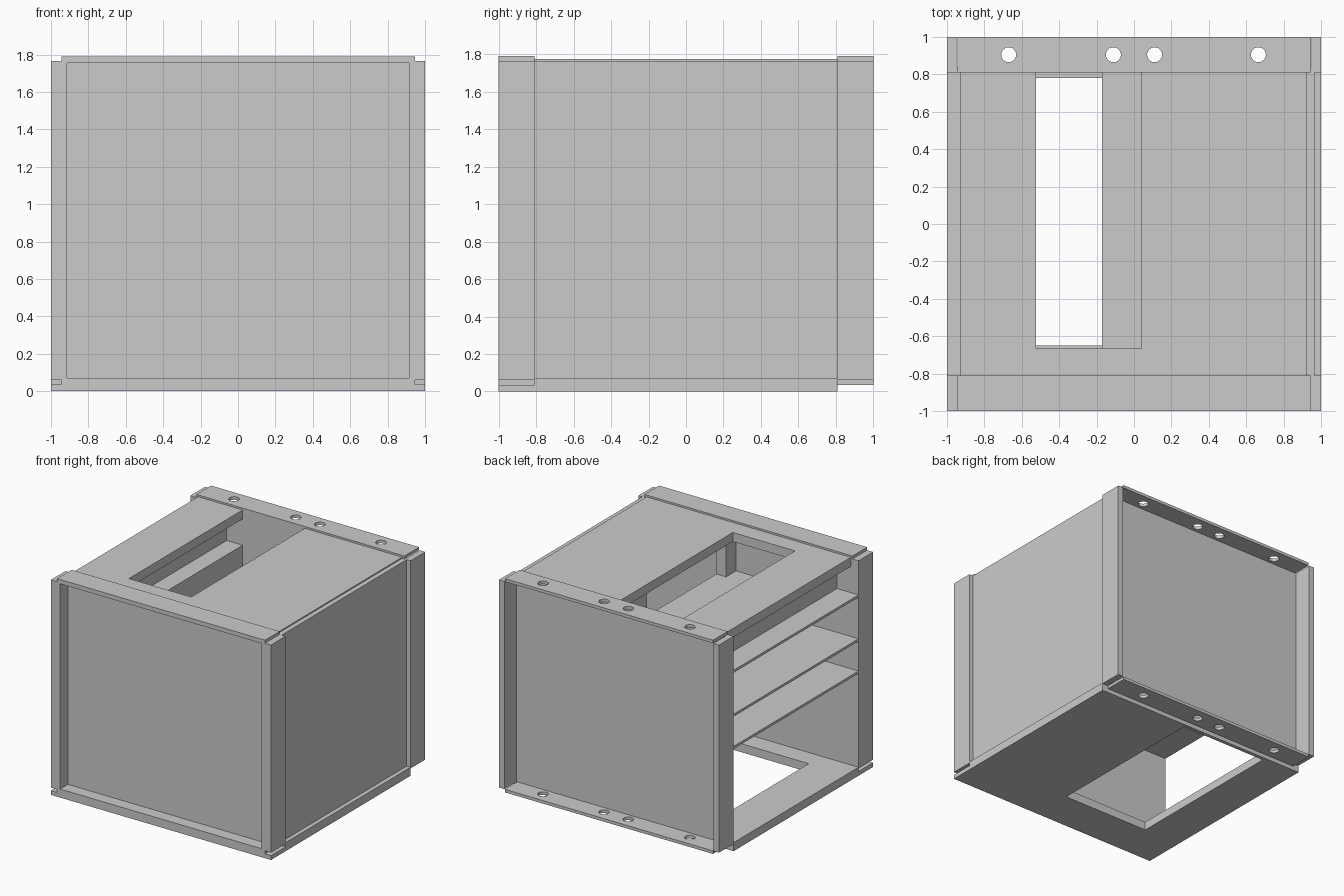
import bpy, bmesh
from mathutils import Matrix

if "Cube" in bpy.data.objects:
    bpy.data.objects.remove(bpy.data.objects["Cube"])

grey = bpy.data.materials.new("light_grey")
grey.use_nodes = True
grey.diffuse_color = (0.6, 0.6, 0.6, 1)
grey.node_tree.nodes["Principled BSDF"].inputs["Base Color"].default_value = (0.6, 0.6, 0.6, 1)


def make(name, bm):
    mesh = bpy.data.meshes.new(name)
    bm.to_mesh(mesh)
    bm.free()
    mesh.materials.append(grey)
    obj = bpy.data.objects.new(name, mesh)
    bpy.context.collection.objects.link(obj)
    return obj


def box(name, xs, ys, zs):
    bm = bmesh.new()
    bmesh.ops.create_cube(bm, size=1)
    for v in bm.verts:
        v.co = [r[0] if c < 0 else r[1] for c, r in zip(v.co, (xs, ys, zs))]
    return make(name, bm)


def cut(target, cutter):
    cutter.hide_render = True
    mod = target.modifiers.new("cut", 'BOOLEAN')
    mod.operation, mod.solver, mod.object = 'DIFFERENCE', 'EXACT', cutter
    bpy.context.view_layer.objects.active = target
    bpy.ops.object.modifier_apply(modifier=mod.name)
    bpy.data.objects.remove(cutter)


def drill(target, xs, y, z):
    for x in xs:
        bm = bmesh.new()
        bmesh.ops.create_cone(bm, cap_ends=True, segments=24, radius1=0.04, radius2=0.04,
                              depth=0.2, matrix=Matrix.Translation((x, y, z)))
        cut(target, make("hole_cutter", bm))


# Base plate with floor opening and corner slots
base = box("base_plate", (-1, 1), (-1, 0.81), (0, 0.07))
cut(base, box("floor_cutter", (-0.66, 0.145), (-0.65, 0.78), (-0.1, 0.2)))
for s in (-1, 1):
    cut(base, box("slot_cutter", sorted((s * 0.945, s * 1.1)), (-1.1, -0.81), (0.035, 0.06)))

# Top panel with rectangular opening
top = box("top_panel", (-0.93, 0.925), (-0.81, 0.81), (1.70, 1.775))
cut(top, box("top_cutter", (-0.525, 0.04), (-0.665, 0.9), (1.6, 1.9)))

# Wall panels, flush with the inner faces of the posts
box("side_panel", (0.925, 0.965), (-0.81, 0.81), (0.07, 1.765))
box("front_panel", (-0.92, 0.92), (-0.9, -0.81), (0.07, 1.765))
box("back_panel", (-0.95, 0.95), (0.81, 0.84), (0.06, 1.765))

# Corner posts
for s, side in ((-1, "right"), (1, "left")):
    box("front_post_" + side, sorted((s * 0.915, s)), (-1, -0.81), (0.07, 1.765))
    box("back_post_" + side, sorted((s * 0.95, s)), (0.81, 1), (0.06, 1.765))

# Top and bottom flanges, drilled along the back
box("front_top_flange", (-0.945, 0.945), (-1, -0.81), (1.755, 1.79))
for name, z in (("back_top_flange", 1.765), ("back_bottom_flange", 0.035)):
    flange = box(name, (-0.945, 0.945), (0.81, 1), (z, z + 0.025))
    drill(flange, (-0.67, -0.11, 0.11, 0.665), 0.905, z)

# Shelves on the open side, closed by a divider behind them
for i, z in enumerate((0.86, 1.125, 1.485)):
    box(f"shelf_{i + 1}", (-1, -0.525), (-0.81, 0.81), (z - 0.02, z))
box("shelf_divider", (-0.545, -0.525), (-0.81, 0.81), (0.84, 1.485))

# Rail between the upper shelf and the top panel
box("rail", (-0.805, -0.67), (-0.81, 0.81), (1.485, 1.70))

# Inner shelf and its short upright
box("inner_shelf", (-0.17, 0.2), (-0.81, 0.81), (1.365, 1.385))
box("inner_upright", (0.112, 0.2), (-0.81, -0.68), (1.385, 1.70))
